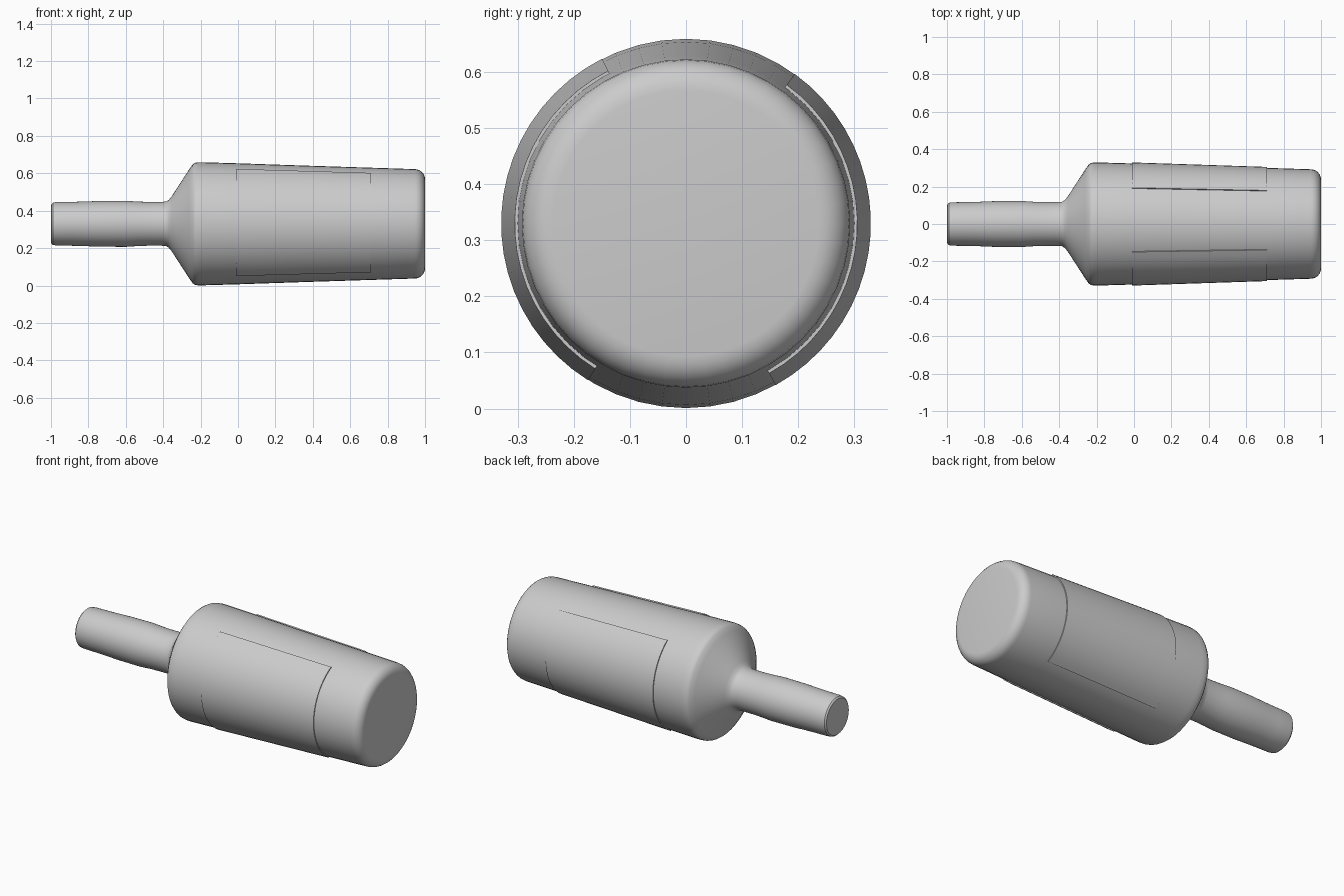
import bpy, bmesh
from math import sin, cos, radians, tau

if "Cube" in bpy.data.objects:
    bpy.data.objects.remove(bpy.data.objects["Cube"])

AXIS_Z = 0.33
SEG = 48


def finish(bm, name, angle=35):
    bmesh.ops.recalc_face_normals(bm, faces=bm.faces)
    me = bpy.data.meshes.new(name)
    bm.to_mesh(me)
    bm.free()
    ob = bpy.data.objects.new(name, me)
    bpy.context.collection.objects.link(ob)
    bpy.context.view_layer.objects.active = ob
    ob.select_set(True)
    bpy.ops.object.shade_smooth_by_angle(angle=radians(angle))
    ob.select_set(False)
    return ob


def point(x, r, a):
    return (x, r * cos(a), AXIS_Z + r * sin(a))


# Bottle: profile (x, radius) turned around the x axis
profile = [(-1.0, .09), (-.998, .105), (-.99, .113), (-.97, .116), (-.9, .117),
           (-.82, .119), (-.75, .122), (-.6, .123), (-.54, .119), (-.48, .117),
           (-.41, .117), (-.385, .119), (-.37, .128), (-.355, .146),
           (-.26, .293), (-.242, .318), (-.23, .326), (-.215, .329), (-.19, .329),
           (0, .3235), (.35, .3115), (.71, .300), (.945, .2925)]
# Rounded base corner
for i in range(1, 7):
    t = radians(15 * i)
    profile.append((.945 + .055 * sin(t), .2375 + .055 * cos(t)))

bm = bmesh.new()
rings = [[bm.verts.new(point(x, r, tau * k / SEG)) for k in range(SEG)]
         for x, r in profile]
for a, b in zip(rings, rings[1:]):
    for k in range(SEG):
        n = (k + 1) % SEG
        bm.faces.new((a[k], a[n], b[n], b[k]))
bm.faces.new(rings[0])
bm.faces.new(rings[-1])
finish(bm, "bottle")


# Labels: thin curved plates wrapped on the tapering body
def label(name, start, end, steps=20):
    bm = bmesh.new()
    # cross-section along the length: outer pair, then inner pair
    section = [(-.012, .3295), (.71, .3055), (.71, .298), (-.012, .3215)]
    rows = []
    for i in range(steps + 1):
        a = radians(start + (end - start) * i / steps)
        rows.append([bm.verts.new(point(x, r, a)) for x, r in section])
    for p, q in zip(rows, rows[1:]):
        for k in range(4):
            n = (k + 1) % 4
            bm.faces.new((p[k], p[n], q[n], q[k]))
    bm.faces.new(rows[0])
    bm.faces.new(rows[-1])
    finish(bm, name)


label("front_label", 117, 238)
label("back_label", -61, 54)
